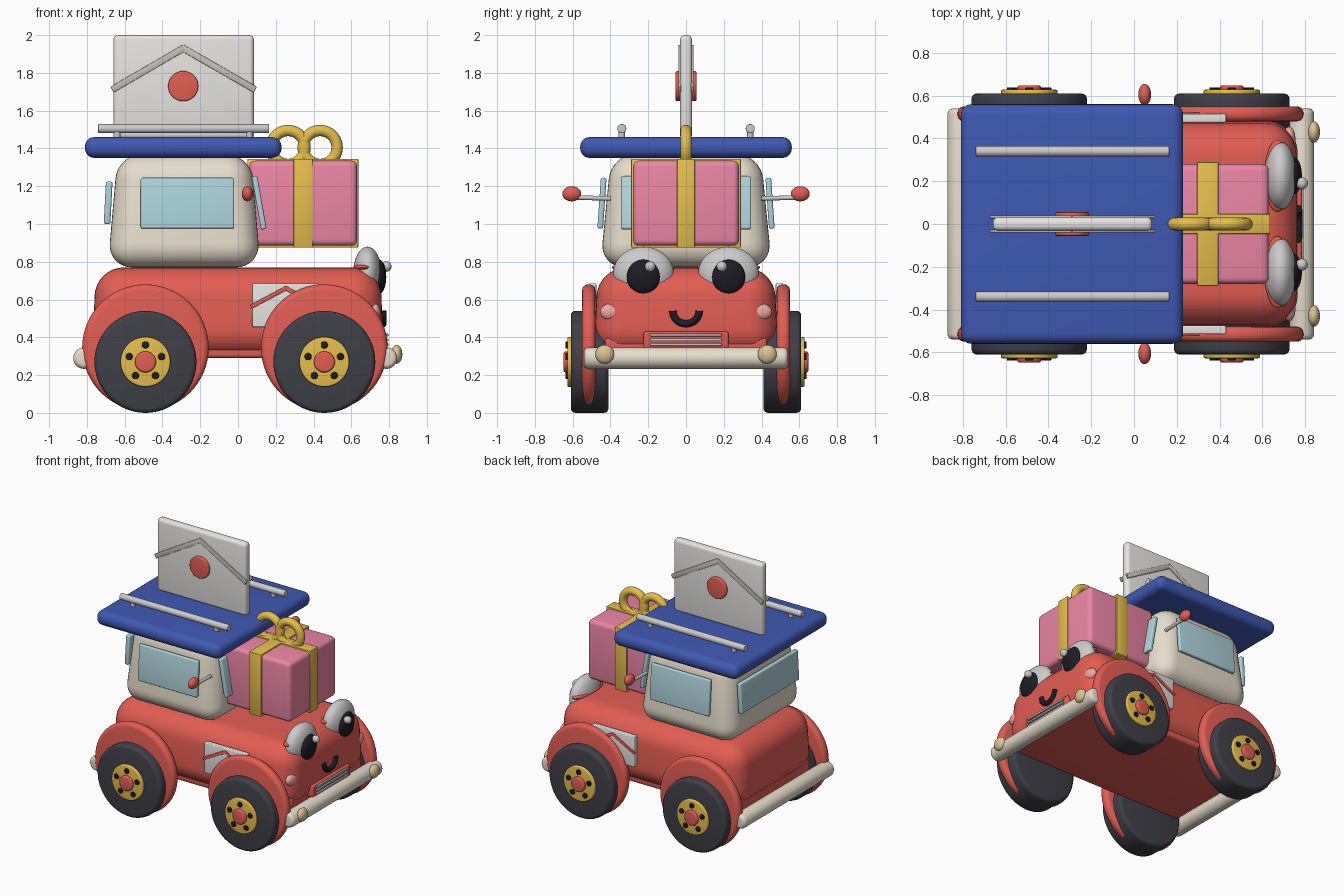
import bpy, bmesh
from math import pi, sin, cos, atan2, hypot, radians
from mathutils import Matrix, Vector

if "Cube" in bpy.data.objects:
    bpy.data.objects.remove(bpy.data.objects["Cube"])

COLORS = {
    "red": (0.76, 0.11, 0.085), "cream": (0.80, 0.73, 0.60), "blue": (0.05, 0.10, 0.46),
    "glass": (0.42, 0.66, 0.72), "pink": (0.85, 0.24, 0.38), "yellow": (0.78, 0.52, 0.07),
    "tyre": (0.05, 0.05, 0.065), "black": (0.012, 0.012, 0.018), "white": (0.80, 0.78, 0.75),
    "tan": (0.72, 0.56, 0.29), "blush": (0.88, 0.40, 0.36), "taupe": (0.58, 0.53, 0.48),
}
MATS = {}


def paint(ob, color):
    if color:
        if color not in MATS:
            MATS[color] = bpy.data.materials.new(color)
            MATS[color].diffuse_color = (*COLORS[color], 1)
        ob.data.materials.append(MATS[color])
    return ob


def finish(bm, name, color, matrix):
    me = bpy.data.meshes.new(name)
    bm.to_mesh(me)
    bm.free()
    ob = bpy.data.objects.new(name, me)
    bpy.context.collection.objects.link(ob)
    ob.matrix_world = matrix
    return paint(ob, color)


def box(name, color, xs, ys, zs, r=0.01, taper=(1, 1), rot=0, seg=4):
    """Rounded box from ranges; taper scales the top; rot turns about y."""
    bm = bmesh.new()
    bmesh.ops.create_cube(bm, size=1)
    size = [b - a for a, b in (xs, ys, zs)]
    for v in bm.verts:
        t = taper if v.co.z > 0 else (1, 1)
        v.co = (v.co.x * size[0] * t[0], v.co.y * size[1] * t[1], v.co.z * size[2])
    if r:
        bmesh.ops.bevel(bm, geom=bm.edges[:], offset=r, segments=seg, profile=0.5, affect='EDGES')
    mid = Vector([(a + b) / 2 for a, b in (xs, ys, zs)])
    return finish(bm, name, color, Matrix.Translation(mid) @ Matrix.Rotation(rot, 4, 'Y'))


def rod(name, color, a, b, radius, r=0.0, seg=32):
    """Cylinder from a to b with rounded rims."""
    a, b = Vector(a), Vector(b)
    bm = bmesh.new()
    bmesh.ops.create_cone(bm, cap_ends=True, segments=seg, radius1=radius, radius2=radius, depth=(b - a).length)
    if r:
        rim = [e for e in bm.edges if abs(e.verts[0].co.z - e.verts[1].co.z) < 1e-5]
        bmesh.ops.bevel(bm, geom=rim, offset=r, segments=4, profile=0.5, affect='EDGES')
    q = (b - a).to_track_quat('Z', 'Y').to_matrix().to_4x4()
    return finish(bm, name, color, Matrix.Translation((a + b) / 2) @ q)


def ball(name, color, c, radii):
    bm = bmesh.new()
    bmesh.ops.create_uvsphere(bm, u_segments=32, v_segments=16, radius=1)
    bmesh.ops.scale(bm, vec=radii, verts=bm.verts)
    return finish(bm, name, color, Matrix.Translation(c))


def gable(name, color, left, peak, right, y, depth, width):
    """Two slanted strips forming a roof outline in the xz plane."""
    for i, (p, q) in enumerate(((left, peak), (peak, right))):
        dx, dz = q[0] - p[0], q[1] - p[1]
        mx, mz, h = (p[0] + q[0]) / 2, (p[1] + q[1]) / 2, hypot(dx, dz) / 2 + 0.008
        box(f"{name}_{i}", color, (mx - h, mx + h), (y - depth, y + depth),
            (mz - width / 2, mz + width / 2), 0.004, rot=-atan2(dz, dx), seg=2)


# body and cabin
box("body", "red", (-0.77, 0.77), (-0.49, 0.49), (0.30, 0.77), 0.15, (0.98, 0.95), seg=8)
box("chassis", "red", (-0.74, 0.74), (-0.43, 0.43), (0.29, 0.40), 0.02)
box("cabin", "cream", (-0.69, 0.12), (-0.455, 0.455), (0.77, 1.37), 0.13, (0.87, 0.87), seg=8)
box("rear_window", "glass", (-0.705, -0.67), (-0.345, 0.345), (1.0, 1.225), 0.01, rot=radians(3))
box("windshield", "glass", (0.097, 0.127), (-0.345, 0.345), (0.97, 1.255), 0.01, rot=radians(-10))

# roof, rails and sign
box("roof", "blue", (-0.81, 0.23), (-0.56, 0.56), (1.35, 1.46), 0.05, seg=6)
box("sign_board", "white", (-0.66, 0.085), (-0.032, 0.032), (1.45, 2.0), 0.025)
rod("sign_disc", "red", (-0.29, -0.055, 1.73), (-0.29, 0.055, 1.73), 0.08, 0.008)

# gift with ribbons and bow
box("gift_box", "pink", (0.06, 0.63), (-0.28, 0.28), (0.885, 1.335), 0.03)
box("ribbon_across", "yellow", (0.295, 0.395), (-0.29, 0.29), (0.875, 1.345), 0.005, seg=2)
box("ribbon_along", "yellow", (0.05, 0.637), (-0.047, 0.047), (0.875, 1.345), 0.005, seg=2)
for i, x in enumerate((0.265, 0.435)):
    bpy.ops.mesh.primitive_torus_add(location=(x, 0, 1.405), rotation=(pi / 2, 0, 0), major_segments=40,
                                     minor_segments=16, major_radius=0.09, minor_radius=0.03)
    bpy.context.object.name = f"bow_loop_{i}"
    paint(bpy.context.object, "yellow")

# bumpers
for name, x in (("front_bumper", 0.785), ("rear_bumper", -0.815)):
    rod(name, "cream", (x, -0.54, 0.29), (x, 0.54, 0.29), 0.057, 0.025)

# grille
box("grille_frame", "red", (0.72, 0.785), (-0.225, 0.225), (0.34, 0.43), 0.012)
for i in range(3):
    z = 0.362 + i * 0.025
    box(f"grille_bar_{i}", None, (0.77, 0.796), (-0.19, 0.19), (z - 0.007, z + 0.007), 0.003, seg=2)

# smile
cu = bpy.data.curves.new("smile", 'CURVE')
cu.dimensions = '3D'
cu.bevel_depth, cu.bevel_resolution, cu.use_fill_caps = 0.019, 4, True
sp = cu.splines.new('POLY')
sp.points.add(20)
for i, p in enumerate(sp.points):
    a = pi + pi * i / 20
    p.co = (0.768, 0.07 * cos(a), 0.54 + 0.068 * sin(a), 1)
smile = bpy.data.objects.new("smile", cu)
bpy.context.collection.objects.link(smile)
paint(smile, "black")

for side, s in (("right", -1), ("left", 1)):
    # face
    ball(f"{side}_eye", None, (0.685, s * 0.225, 0.74), (0.075, 0.16, 0.14))
    ball(f"{side}_eyelid", "red", (0.67, s * 0.225, 0.77), (0.06, 0.168, 0.027))
    ball(f"{side}_pupil", "black", (0.745, s * 0.226, 0.72), (0.04, 0.088, 0.092))
    ball(f"{side}_glint", None, (0.785, s * 0.19, 0.775), (0.028, 0.028, 0.028))
    ball(f"{side}_cheek", "blush", (0.725, s * 0.395, 0.535), (0.03, 0.06, 0.045))
    ball(f"{side}_headlight", "tan", (0.84, s * 0.43, 0.31), (0.03, 0.05, 0.05))
    # window and mirror
    w = box(f"{side}_window", "glass", (-0.515, -0.02), (s * 0.445 - 0.015, s * 0.445 + 0.015), (0.975, 1.245), 0.01)
    rod(f"{side}_mirror_arm", None, (0.05, s * 0.40, 1.135), (0.05, s * 0.58, 1.14), 0.012)
    ball(f"{side}_mirror", "red", (0.05, s * 0.605, 1.16), (0.03, 0.05, 0.04))
    # side panel
    box(f"{side}_panel", "white", (0.075, 0.43), (s * 0.495 - 0.02, s * 0.495 + 0.02), (0.455, 0.685), 0.006)
    gable(f"{side}_panel_trim", "red", (0.075, 0.565), (0.253, 0.66), (0.43, 0.565), s * 0.516, 0.006, 0.022)
    gable(f"{side}_sign_trim", "taupe", (-0.66, 1.715), (-0.29, 1.93), (0.085, 1.715), s * 0.033, 0.007, 0.035)
    # roof rail
    rod(f"{side}_rail", None, (-0.74, s * 0.34, 1.505), (0.165, s * 0.34, 1.505), 0.024, 0.004)
    for i, x in enumerate((-0.64, 0.06)):
        rod(f"{side}_rail_post_{i}", None, (x, s * 0.34, 1.44), (x, s * 0.34, 1.505), 0.018)
    # fenders and wheels
    for end, x in (("rear", -0.49), ("front", 0.457)):
        n = f"{side}_{end}"
        rod(f"{n}_fender", "red", (x, s * 0.48, 0.345), (x, s * 0.55, 0.345), 0.335, 0.03, 64)
        rod(f"{n}_tyre", "tyre", (x, s * 0.41, 0.27), (x, s * 0.61, 0.27), 0.27, 0.025, 64)
        rod(f"{n}_hub", "yellow", (x, s * 0.58, 0.27), (x, s * 0.628, 0.27), 0.132, 0.008, 40)
        rod(f"{n}_cap", "red", (x, s * 0.60, 0.27), (x, s * 0.648, 0.27), 0.056, 0.012)
        for k in range(5):
            a = pi / 2 + k * 2 * pi / 5
            nx, nz = x + 0.09 * cos(a), 0.27 + 0.09 * sin(a)
            rod(f"{n}_nut_{k}", "black", (nx, s * 0.61, nz), (nx, s * 0.638, nz), 0.019, 0.004, 16)

# lean side windows with the cabin walls
for side, s in (("right", -1), ("left", 1)):
    ob = bpy.data.objects[f"{side}_window"]
    ob.rotation_euler = (s * radians(4), 0, 0)

# smooth shading
bpy.ops.object.select_all(action='DESELECT')
for ob in bpy.data.objects:
    if ob.type == 'MESH':
        ob.select_set(True)
        bpy.context.view_layer.objects.active = ob
bpy.ops.object.shade_smooth_by_angle(angle=radians(35))

for m in bpy.data.materials:
    if m.users and not m.is_grease_pencil:
        m.use_nodes = True
        m.node_tree.nodes["Principled BSDF"].inputs["Base Color"].default_value = m.diffuse_color
